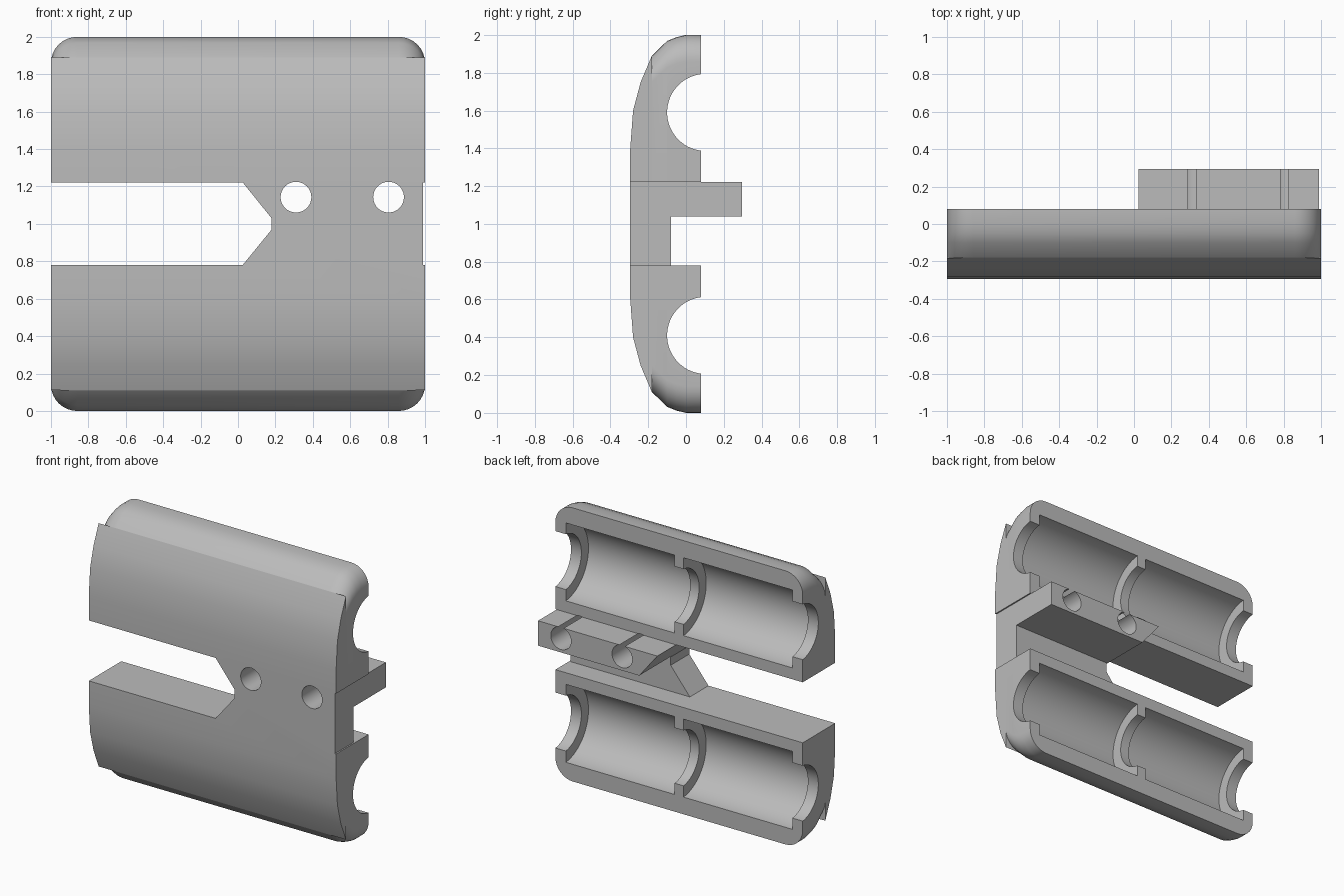
import bpy, bmesh, math
from mathutils import Matrix

if "Cube" in bpy.data.objects:
    bpy.data.objects.remove(bpy.data.objects["Cube"])

BACK = 0.08            # rear face of the shell
SLOT_LOW, SLOT_TOP = 0.78, 1.222

grey = bpy.data.materials.new("light grey")
grey.use_nodes = True
colour = (0.5, 0.5, 0.5, 1)
grey.diffuse_color = colour
grey.node_tree.nodes["Principled BSDF"].inputs["Base Color"].default_value = colour


def to_object(name, bm):
    bmesh.ops.remove_doubles(bm, verts=bm.verts, dist=0.00005)
    bmesh.ops.recalc_face_normals(bm, faces=bm.faces)
    mesh = bpy.data.meshes.new(name)
    bm.to_mesh(mesh)
    bm.free()
    mesh.materials.append(grey)
    obj = bpy.data.objects.new(name, mesh)
    bpy.context.collection.objects.link(obj)
    return obj


def loft(name, rings):
    bm = bmesh.new()
    loops = [[bm.verts.new(p) for p in ring] for ring in rings]
    for a, b in zip(loops, loops[1:]):
        for i in range(len(a)):
            j = (i + 1) % len(a)
            bm.faces.new((a[i], a[j], b[j], b[i]))
    bm.faces.new(loops[0])
    bm.faces.new(loops[-1][::-1])
    return to_object(name, bm)


def prism(name, outline, y0, y1):
    """Extrude an x-z outline along y."""
    return loft(name, [[(x, y, z) for x, z in outline] for y in (y0, y1)])


def block(name, x0, x1, y0, y1, z0, z1):
    return prism(name, [(x0, z0), (x1, z0), (x1, z1), (x0, z1)], y0, y1)


def cylinder(name, centre, radius, length, axis):
    bm = bmesh.new()
    turn = Matrix.Rotation(math.pi / 2, 4, "Y" if axis == "X" else "X")
    bmesh.ops.create_cone(bm, cap_ends=True, segments=64, radius1=radius,
                          radius2=radius, depth=length,
                          matrix=Matrix.Translation(centre) @ turn)
    return to_object(name, bm)


def combine(target, tool, operation="DIFFERENCE"):
    tool.hide_render = True
    mod = target.modifiers.new("combine", "BOOLEAN")
    mod.operation, mod.solver, mod.object = operation, "EXACT", tool
    bpy.context.view_layer.objects.active = target
    bpy.ops.object.modifier_apply(modifier=mod.name)
    bpy.data.objects.remove(tool)


def rounded_section(y, inset, radius, steps=8):
    """Rectangular section at depth y, with rounded corners."""
    ring = []
    for corner, (sx, sz) in enumerate([(1, 1), (-1, 1), (-1, -1), (1, -1)]):
        for k in range(steps + 1):
            a = math.pi / 2 * (corner + k / steps)
            ring.append((sx * (1 - radius) + radius * math.cos(a), y,
                         1 + sz * (1 - inset - radius) + radius * math.sin(a)))
    return ring


# Shell: rounded corners at the rear, square-ended curved front
shell = loft("clamp_shell", [rounded_section(*s) for s in (
    (BACK, 0, 0.14), (0, 0, 0.14), (-0.05, 0.012, 0.14), (-0.1, 0.032, 0.14),
    (-0.18, 0.11, 0.14), (-0.181, 0.111, 0), (-0.24, 0.25, 0),
    (-0.28, 0.4, 0), (-0.295, 0.6, 0))])

# Rear tab, then the recess below it and the trimmed end
combine(shell, block("tab", 0, 1.05, -0.15, 0.295, 1.0, SLOT_TOP), "UNION")
combine(shell, block("recess", -0.1, 1.2, -0.08, 0.5, SLOT_LOW, 1.04))
combine(shell, block("end_trim", 0.99, 1.2, -0.5, 0.5, SLOT_LOW, SLOT_TOP))

# Pointed slot
combine(shell, prism("slot", [
    (-1.2, SLOT_LOW), (0.025, SLOT_LOW), (0.18, 0.97), (0.18, 1.03),
    (0.025, SLOT_TOP), (-1.2, SLOT_TOP)], -0.5, 0.5))

# Rod channels, each with two wider bearing pockets
for z in (0.41, 1.59):
    combine(shell, cylinder("rod_channel", (0, 0.104, z), 0.204, 2.4, "X"))
    for side in (-1, 1):
        combine(shell, cylinder("pocket", (side * 0.476, 0.104, z),
                                0.286, 0.88, "X"))

# Screw holes through the tab
for x in (0.31, 0.805):
    combine(shell, cylinder("screw_hole", (x, 0, 1.143), 0.082, 1.2, "Y"))

bpy.ops.object.select_all(action="DESELECT")
shell.select_set(True)
bpy.context.view_layer.objects.active = shell
bpy.ops.object.shade_smooth_by_angle(angle=math.radians(30))
